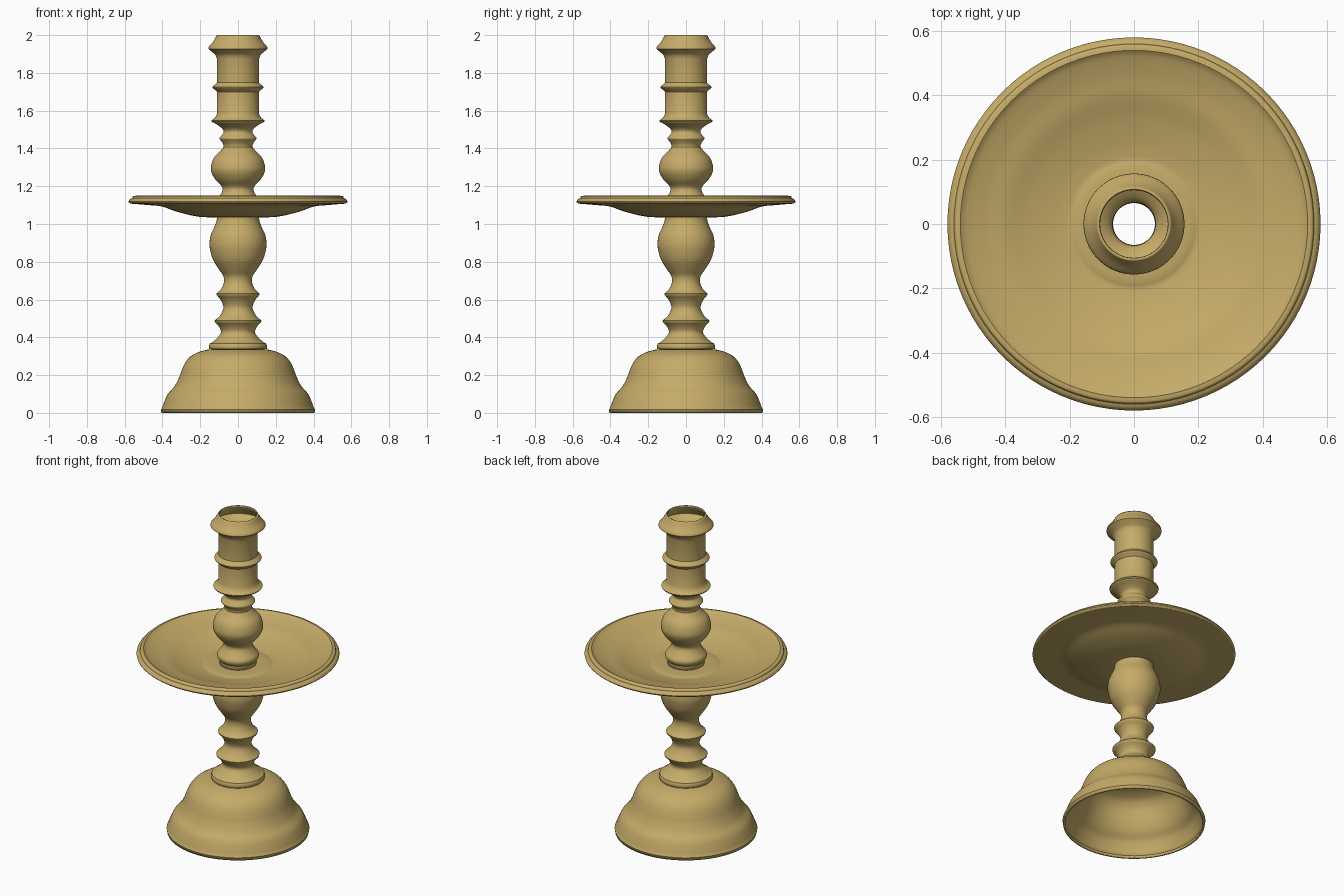
import bpy, bmesh, math
from mathutils import Vector

SEGS = 96

brass = bpy.data.materials.new("aged brass")
brass.diffuse_color = (0.56, 0.41, 0.14, 1)


def smooth_run(pts, n=4):
    """Catmull-Rom curve through (radius, height) points."""
    p = [Vector(q) for q in pts]
    if len(p) < 3:
        return p
    p = [2 * p[0] - p[1]] + p + [2 * p[-1] - p[-2]]
    out = []
    for i in range(1, len(p) - 2):
        a, b, c, d = p[i - 1:i + 3]
        for k in range(n):
            t = k / n
            out.append(0.5 * (2 * b + (c - a) * t + (2 * a - 5 * b + 4 * c - d) * t * t
                              + (3 * b - a - 3 * c + d) * t ** 3))
    out.append(p[-2])
    return out


def lathe(name, runs, wall=0, closed=False):
    """Turn smooth runs, joined at sharp corners, around z."""
    prof = []
    for run in runs:
        for q in smooth_run(run):
            if not prof or (q - prof[-1]).length > 1e-4:
                prof.append(q)
    bm = bmesh.new()
    rings = []
    for r, z in prof:
        rings.append([bm.verts.new((r * math.cos(2 * math.pi * k / SEGS),
                                    r * math.sin(2 * math.pi * k / SEGS), z))
                      for k in range(SEGS)])
    pairs = list(zip(rings, rings[1:]))
    if closed:
        pairs.append((rings[-1], rings[0]))
    for a, b in pairs:
        for k in range(SEGS):
            j = (k + 1) % SEGS
            bm.faces.new((a[k], a[j], b[j], b[k]))
    if closed:
        bmesh.ops.recalc_face_normals(bm, faces=bm.faces)
    me = bpy.data.meshes.new(name)
    bm.to_mesh(me)
    bm.free()
    me.materials.append(brass)
    ob = bpy.data.objects.new(name, me)
    bpy.context.collection.objects.link(ob)
    bpy.context.view_layer.objects.active = ob
    ob.select_set(True)
    bpy.ops.object.shade_smooth_by_angle(angle=math.radians(35))
    ob.select_set(False)
    if wall:
        m = ob.modifiers.new("wall", 'SOLIDIFY')
        m.thickness = wall
        m.offset = -1
        ob.modifiers.move(len(ob.modifiers) - 1, 0)
    return ob


# Hollow bell-shaped foot
lathe("bell_foot", [
    [(.405, 0), (.408, .018)], [(.408, .018), (.402, .027)],
    [(.402, .027), (.388, .065), (.37, .102), (.337, .14), (.313, .185), (.298, .225),
     (.28, .265), (.25, .3), (.21, .321), (.17, .333), (.14, .337)],
], wall=.012)

# Lower turned stem
lathe("lower_stem", [
    [(.152, .337), (.154, .352), (.15, .367)], [(.15, .367), (.138, .372)],
    [(.138, .372), (.112, .395), (.09, .425), (.1, .455), (.122, .48)],
    [(.122, .48), (.124, .488)],
    [(.124, .488), (.096, .515), (.077, .555), (.09, .595), (.112, .623)],
    [(.112, .623), (.114, .631)],
    [(.114, .631), (.09, .655), (.075, .69), (.078, .725), (.1, .758), (.132, .81),
     (.149, .87), (.15, .91), (.143, .945), (.125, .985), (.113, 1.02), (.112, 1.05)],
], wall=.009)

# Wide drip plate with a raised lip
lathe("drip_plate", [
    [(.1, 1.035), (.19, 1.036)],
    [(.19, 1.036), (.25, 1.046), (.33, 1.067), (.4, 1.092), (.46, 1.099), (.57, 1.108)],
    [(.57, 1.108), (.58, 1.118), (.572, 1.131), (.56, 1.137)],
    [(.56, 1.137), (.555, 1.147), (.54, 1.15)],
    [(.54, 1.15), (.52, 1.138), (.46, 1.118), (.4, 1.104), (.33, 1.08), (.25, 1.06),
     (.2, 1.052)],
    [(.2, 1.052), (.17, 1.058), (.1, 1.06)],
], closed=True)

# Upper turned stem
lathe("upper_stem", [
    [(.105, 1.04), (.106, 1.085)],
    [(.106, 1.085), (.117, 1.1), (.118, 1.12), (.1, 1.145), (.083, 1.175), (.087, 1.2),
     (.118, 1.233), (.14, 1.272), (.143, 1.305), (.128, 1.35), (.095, 1.385), (.077, 1.408)],
    [(.077, 1.408), (.078, 1.42), (.088, 1.438), (.098, 1.453), (.088, 1.468),
     (.076, 1.485), (.082, 1.503), (.105, 1.522), (.137, 1.54)],
], wall=.009)

# Candle socket with rings and flared mouth
lathe("candle_socket", [
    [(.137, 1.54), (.141, 1.548)], [(.141, 1.548), (.122, 1.563), (.112, 1.582)],
    [(.112, 1.582), (.112, 1.7)],
    [(.112, 1.7), (.122, 1.71), (.135, 1.724), (.122, 1.738), (.112, 1.748)],
    [(.112, 1.748), (.112, 1.875)],
    [(.112, 1.875), (.12, 1.895), (.138, 1.912), (.157, 1.927)],
    [(.157, 1.927), (.156, 1.936)],
    [(.156, 1.936), (.13, 1.968), (.112, 2.0)],
], wall=.007)
